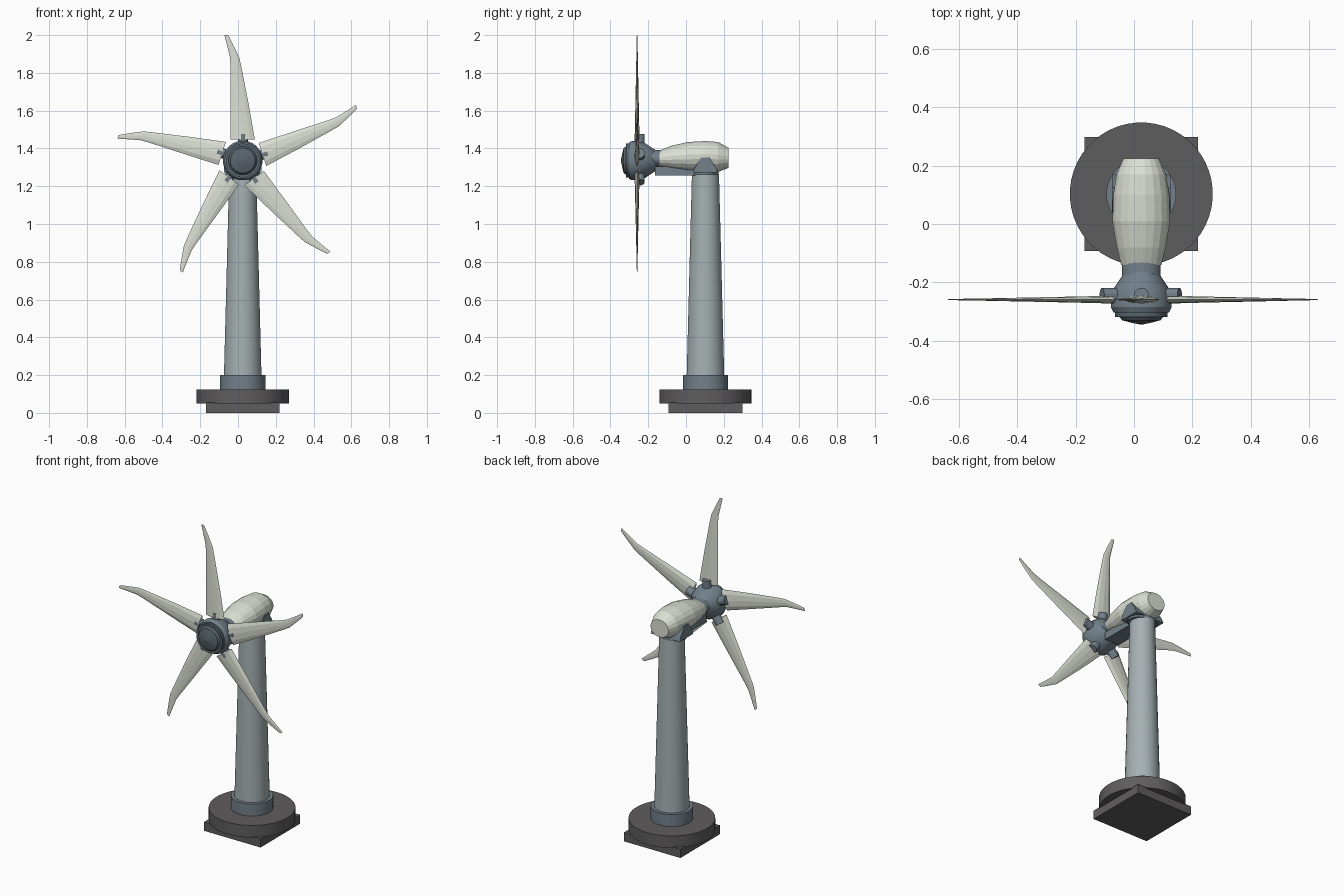
import bpy, bmesh, math
from mathutils import Matrix, Vector

cube = bpy.data.objects.get("Cube")
if cube:
    bpy.data.objects.remove(cube, do_unlink=True)


def material(name, hex_code):
    srgb = [int(hex_code[i:i + 2], 16) / 255 for i in (0, 2, 4)]
    color = [((c + 0.055) / 1.055) ** 2.4 for c in srgb] + [1]
    mat = bpy.data.materials.new(name)
    mat.use_nodes = True
    mat.diffuse_color = color
    mat.node_tree.nodes["Principled BSDF"].inputs["Base Color"].default_value = color
    return mat


CHARCOAL = material("charcoal base", "5f5d5d")
STEEL = material("blue grey steel", "72808a")
DARK_STEEL = material("dark steel", "58656d")
TOWER = material("tower grey", "a5b0b2")
WHITE = material("warm white", "dbdfd3")

CX, TOWER_Y = 0.025, 0.103
HUB = Vector((CX - 0.003, 0, 1.336))


def make(name, bm, mat, smooth=False):
    bmesh.ops.recalc_face_normals(bm, faces=bm.faces)
    mesh = bpy.data.meshes.new(name)
    bm.to_mesh(mesh)
    bm.free()
    mesh.materials.append(mat)
    obj = bpy.data.objects.new(name, mesh)
    bpy.context.collection.objects.link(obj)
    if smooth:
        bpy.ops.object.select_all(action="DESELECT")
        obj.select_set(True)
        bpy.context.view_layer.objects.active = obj
        bpy.ops.object.shade_smooth_by_angle(angle=math.radians(25))
    return obj


def loft(name, rings, mat, smooth=False):
    """Skin a series of equal point rings and cap both ends."""
    bm = bmesh.new()
    loops = [[bm.verts.new(p) for p in ring] for ring in rings]
    for a, b in zip(loops, loops[1:]):
        for i in range(len(a)):
            j = (i + 1) % len(a)
            bm.faces.new((a[i], a[j], b[j], b[i]))
    bm.faces.new(loops[0])
    bm.faces.new(loops[-1])
    return make(name, bm, mat, smooth)


def circle(count):
    return [(math.cos(t), math.sin(t)) for t in
            (math.tau * (i + 0.5) / count for i in range(count))]


def upright(name, profile, mat, sides=32, smooth=False, stretch=1):
    """Turned part around the tower axis, profile as (z, radius)."""
    rings = [[(CX + r * stretch * c, TOWER_Y + r * s, z) for c, s in circle(sides)]
             for z, r in profile]
    return loft(name, rings, mat, smooth)


def along_y(name, profile, mat, sides=24, smooth=False):
    """Part along y, profile as (y, half width, half height, centre z)."""
    rings = [[(CX + w * c, y, z + h * s) for c, s in circle(sides)]
             for y, w, h, z in profile]
    return loft(name, rings, mat, smooth)


def box(name, low, high, mat):
    bm = bmesh.new()
    low, high = Vector(low), Vector(high)
    size = Matrix.Diagonal((*(high - low), 1))
    bmesh.ops.create_cube(bm, size=1, matrix=Matrix.Translation((low + high) / 2) @ size)
    return make(name, bm, mat)


# Foundation and tower
box("base_plate", (CX - 0.195, TOWER_Y - 0.195, 0), (CX + 0.195, TOWER_Y + 0.195, 0.055), CHARCOAL)
upright("base_disc", [(0.05, 0.245), (0.125, 0.245)], CHARCOAL, 48, True)
upright("tower_collar", [(0.12, 0.12), (0.2, 0.12)], STEEL, 32, True)
upright("tower", [(0.19, 0.1), (1.265, 0.072)], TOWER, 32, True)

# Saddle carrying the nacelle
upright("saddle_ring", [(1.26, 0.07), (1.29, 0.07)], STEEL, 32, True, 1.3)
cheek = [(-0.066, 1.272), (0.066, 1.272), (0.055, 1.3), (0.022, 1.353), (-0.022, 1.353), (-0.055, 1.3)]
loft("saddle_cheeks", [[(CX + x, TOWER_Y + y, z) for y, z in cheek] for x in (-0.1, 0.1)], STEEL)
box("support_arm", (CX - 0.05, -0.165, 1.257), (CX + 0.05, 0.06, 1.305), STEEL)

# Nacelle and neck
along_y("nacelle", [(-0.14, 0.07, 0.045, 1.345), (-0.08, 0.085, 0.064, 1.35),
                    (0.01, 0.1, 0.08, 1.355), (0.1, 0.097, 0.083, 1.357),
                    (0.17, 0.086, 0.08, 1.355), (0.225, 0.062, 0.054, 1.35)], WHITE, 20)
along_y("neck", [(-0.18, 0.066, 0.046, 1.347), (-0.13, 0.066, 0.046, 1.347)], STEEL, 24, True)


def turned_hub(name, profile, mat):
    return along_y(name, [(y, r, r, HUB.z) for y, r in profile], mat, 28, True)


# Rotor hub and nose
turned_hub("hub", [(-0.16, 0.055), (-0.18, 0.068), (-0.222, 0.096), (-0.265, 0.105),
                   (-0.285, 0.105), (-0.303, 0.096)], STEEL)
turned_hub("nose_ring", [(-0.3, 0.09), (-0.318, 0.09), (-0.318, 0.07)], DARK_STEEL)
turned_hub("nose_cap", [(-0.315, 0.078), (-0.33, 0.066), (-0.338, 0.035), (-0.345, 0.002)], DARK_STEEL)

# Blade stations: distance from hub, trailing edge, leading edge, half thickness
STATIONS = [(0.112, -0.061, 0.067, 0.013), (0.3, -0.062, 0.034, 0.009),
            (0.5, -0.062, -0.005, 0.005), (0.545, -0.064, -0.015, 0.004),
            (0.61, -0.08, -0.046, 0.003), (0.664, -0.094, -0.074, 0.0015)]
SECTION = [(0, 0), (0.2, 0.8), (0.5, 1), (0.8, 0.7), (1, 0), (0.8, -0.7), (0.5, -1), (0.2, -0.8)]

for k in range(5):
    # Negative turn about y is anticlockwise from the front
    turn = Matrix.Translation(HUB) @ Matrix.Rotation(-math.tau * k / 5, 4, "Y")
    blade = [[turn @ Vector((a + u * (b - a), -0.259 + v * t, r)) for u, v in SECTION]
             for r, a, b, t in STATIONS]
    loft(f"blade_{k + 1}", blade, WHITE)
    socket = [[turn @ Vector((0.004 + 0.027 * c, -0.246 + 0.028 * s, r)) for c, s in circle(12)]
              for r in (0.07, 0.14)]
    loft(f"blade_socket_{k + 1}", socket, STEEL, True)
